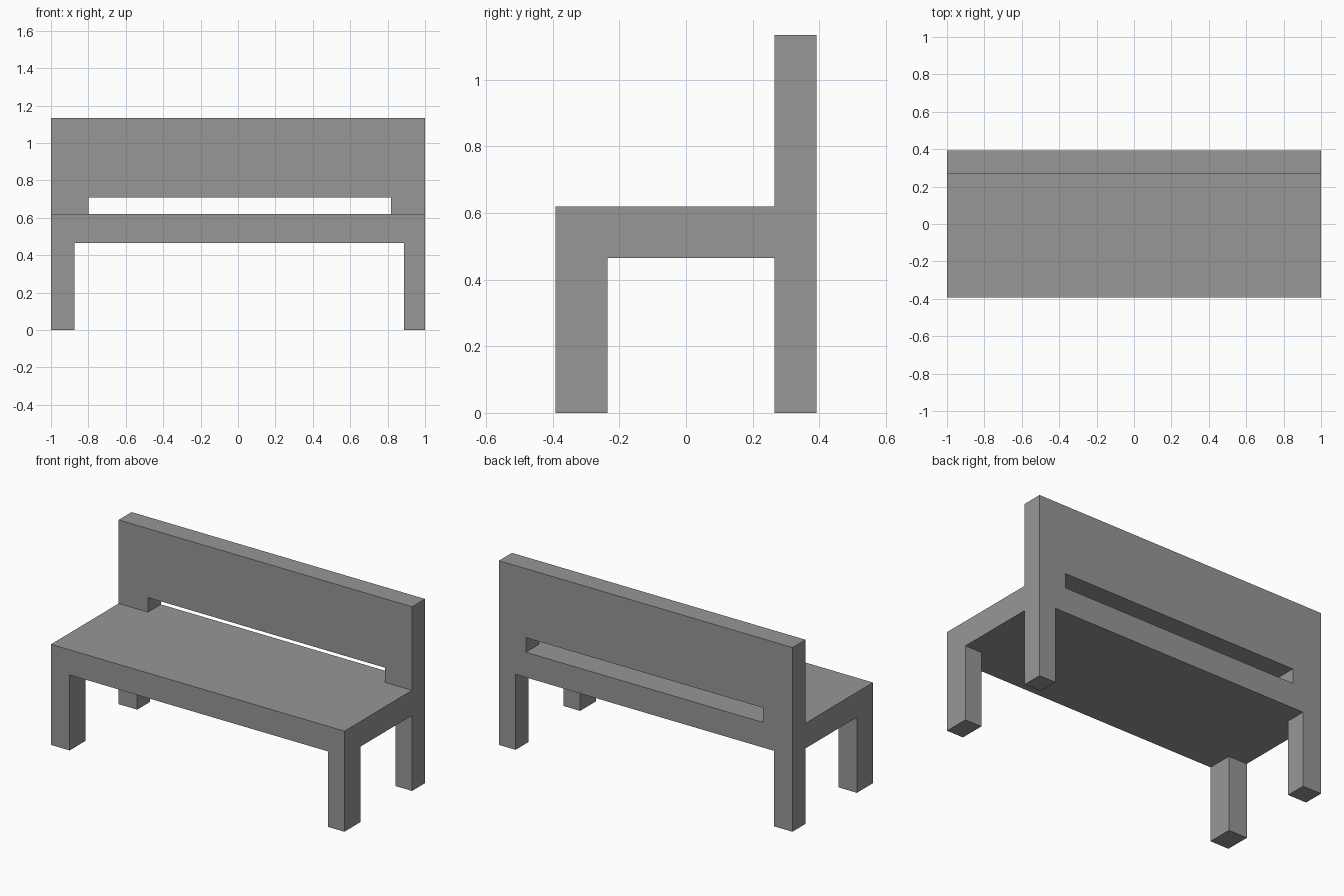
import bpy
import bmesh
from mathutils import Vector

cube = bpy.data.objects.get("Cube")
if cube:
    bpy.data.objects.remove(cube, do_unlink=True)

# Main dimensions
HALF_LENGTH = 1.0
FRONT, BACK = -0.392, 0.392
FRONT_LEG_REAR, BACKREST_FRONT = -0.236, 0.266
SEAT_BOTTOM, SEAT_TOP, TOP = 0.465, 0.62, 1.135

grey = bpy.data.materials.new("bench_grey")
grey.use_nodes = True
color = (0.31, 0.31, 0.31, 1.0)
grey.diffuse_color = color
grey.node_tree.nodes["Principled BSDF"].inputs["Base Color"].default_value = color


def extruded(name, profile, x0, x1):
    """Solid made by sweeping a (y, z) outline from x0 to x1."""
    bm = bmesh.new()
    face = bm.faces.new([bm.verts.new((x0, y, z)) for y, z in profile])
    swept = bmesh.ops.extrude_face_region(bm, geom=[face])["geom"]
    verts = [g for g in swept if isinstance(g, bmesh.types.BMVert)]
    bmesh.ops.translate(bm, verts=verts, vec=Vector((x1 - x0, 0, 0)))
    bmesh.ops.recalc_face_normals(bm, faces=bm.faces)
    mesh = bpy.data.meshes.new(name)
    bm.to_mesh(mesh)
    bm.free()
    mesh.materials.append(grey)
    obj = bpy.data.objects.new(name, mesh)
    bpy.context.collection.objects.link(obj)
    return obj


def cut_opening(target, name, x0, x1, y0, y1, z0, z1):
    """Cut a box-shaped opening out of the target and bake the result."""
    cutter = extruded(name, [(y0, z0), (y1, z0), (y1, z1), (y0, z1)], x0, x1)
    cutter.hide_render = True
    mod = target.modifiers.new(name, "BOOLEAN")
    mod.operation = "DIFFERENCE"
    mod.solver = "EXACT"
    mod.object = cutter
    bpy.context.view_layer.objects.active = target
    bpy.ops.object.modifier_apply(modifier=name)
    bpy.data.objects.remove(cutter, do_unlink=True)


# One-piece bench: side outline of front legs, seat, backrest and rear legs
bench = extruded("bench", [
    (FRONT, 0), (FRONT_LEG_REAR, 0),
    (FRONT_LEG_REAR, SEAT_BOTTOM), (BACKREST_FRONT, SEAT_BOTTOM),
    (BACKREST_FRONT, 0), (BACK, 0), (BACK, TOP),
    (BACKREST_FRONT, TOP), (BACKREST_FRONT, SEAT_TOP), (FRONT, SEAT_TOP),
], -HALF_LENGTH, HALF_LENGTH)

# Space between left and right legs, then the slot under the backrest
cut_opening(bench, "leg_opening", -0.873, 0.887, -1, 1, -0.5, SEAT_BOTTOM)
cut_opening(bench, "backrest_slot", -0.8, 0.817, 0, 1, SEAT_TOP, 0.71)

# Merge leftover coplanar faces
bm = bmesh.new()
bm.from_mesh(bench.data)
bmesh.ops.remove_doubles(bm, verts=bm.verts, dist=0.0001)
bmesh.ops.dissolve_limit(bm, angle_limit=0.01, verts=bm.verts, edges=bm.edges)
bm.to_mesh(bench.data)
bm.free()
